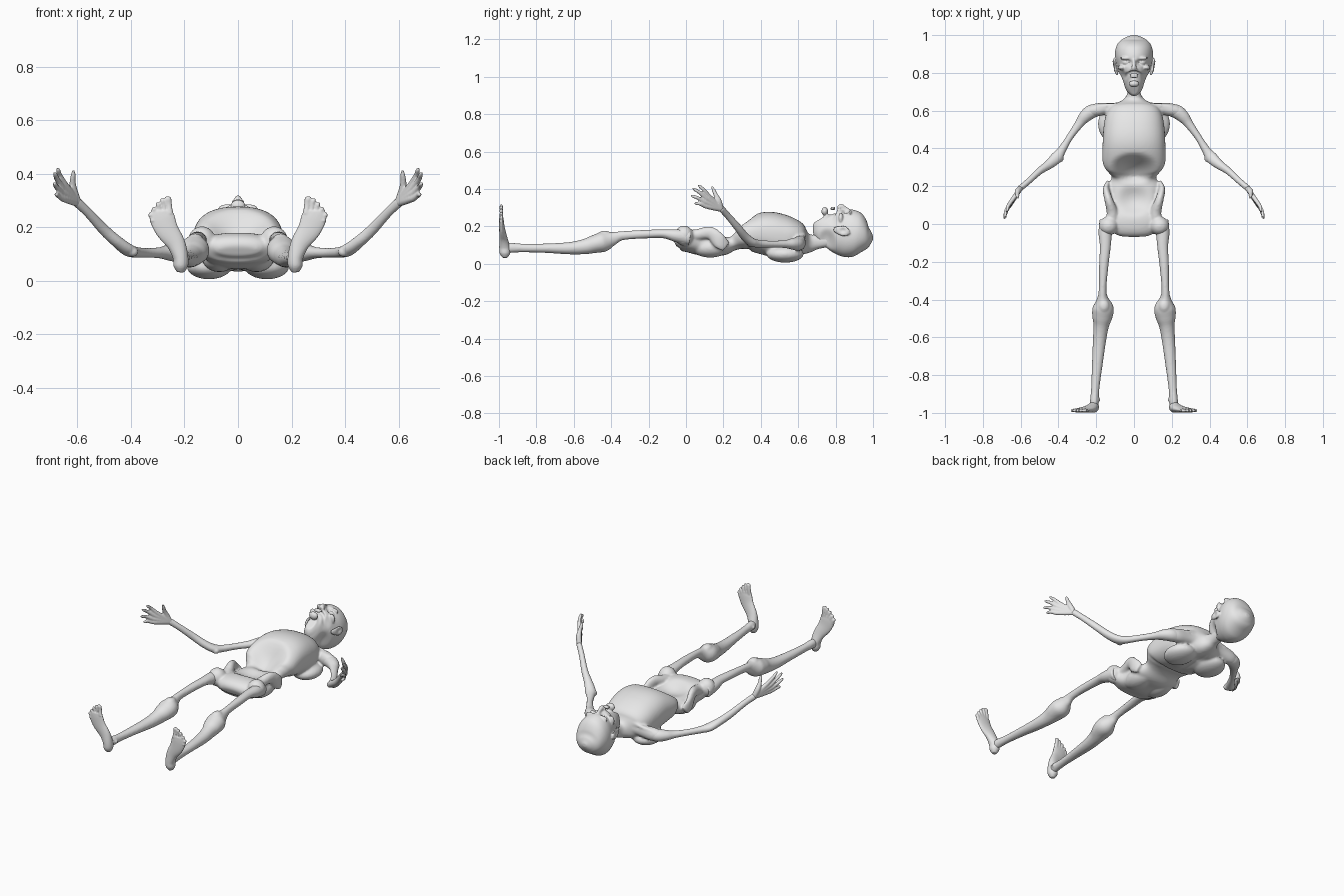
import bpy, bmesh, math
from mathutils import Vector, Matrix

cube = bpy.data.objects.get("Cube")
if cube:
    bpy.data.objects.remove(cube, do_unlink=True)

grey = bpy.data.materials.new("pale_grey")
grey.use_nodes = True
grey.diffuse_color = (0.8, 0.8, 0.8, 1)
grey.node_tree.nodes["Principled BSDF"].inputs["Base Color"].default_value = (0.8, 0.8, 0.8, 1)

X, Y, Z = Vector((1, 0, 0)), Vector((0, 1, 0)), Vector((0, 0, 1))


def spline(pts, steps):
    """Catmull-Rom samples through points of any length."""
    p = [pts[0]] + list(pts) + [pts[-1]]
    out = []
    for i in range(1, len(p) - 2):
        for k in range(steps):
            t = k / steps
            out.append([0.5 * (2 * b + (c - a) * t + (2 * a - 5 * b + 4 * c - d) * t * t
                               + (3 * b - a - 3 * c + d) * t ** 3)
                        for a, b, c, d in zip(p[i - 1], p[i], p[i + 1], p[i + 2])])
    return out + [list(pts[-1])]


def tube(bm, pts, ref=Z, n=24, steps=5, power=2.0):
    """Closed loft; each point is x, y, z, half width, half depth."""
    s = spline(pts, steps)
    rings = []
    for i, (x, y, z, ra, rb) in enumerate(s):
        t = (Vector(s[min(i + 1, len(s) - 1)][:3]) - Vector(s[max(i - 1, 0)][:3])).normalized()
        u = ref.cross(t).normalized()
        v = t.cross(u)
        ring = []
        for k in range(n):
            c, q = math.cos(2 * math.pi * k / n), math.sin(2 * math.pi * k / n)
            c = math.copysign(abs(c) ** (2 / power), c)
            q = math.copysign(abs(q) ** (2 / power), q)
            ring.append(bm.verts.new(Vector((x, y, z)) + u * c * max(ra, .002) + v * q * max(rb, .002)))
        rings.append(ring)
    for a, b in zip(rings, rings[1:]):
        for k in range(n):
            bm.faces.new((a[k], a[(k + 1) % n], b[(k + 1) % n], b[k]))
    bm.faces.new(rings[0])
    bm.faces.new(rings[-1])


def body_loft(bm, rows, power):
    """Loft along y from rows of y, half width, low z, high z."""
    tube(bm, [(0, y, (lo + hi) / 2, w, (hi - lo) / 2) for y, w, lo, hi in rows], Z, 64, 8, power)


def blob(bm, c, r, rot=0.0):
    m = Matrix.Translation(c) @ Matrix.Rotation(rot, 4, 'X') @ Matrix.Diagonal((*r, 1))
    bmesh.ops.create_uvsphere(bm, u_segments=24, v_segments=16, radius=1, matrix=m)


def push(bm, c, r, move):
    """Soft sculpting push inside an ellipsoid."""
    for v in bm.verts:
        d = sum(((v.co[i] - c[i]) / r[i]) ** 2 for i in range(3))
        if d < 1:
            v.co += Vector(move) * (1 - d) ** 2


def finish(bm, name, voxel, smooth, mirror=False):
    """Fuse the overlapping forms into one smooth skin."""
    bmesh.ops.recalc_face_normals(bm, faces=bm.faces)
    me = bpy.data.meshes.new(name)
    bm.to_mesh(me)
    bm.free()
    me.materials.append(grey)
    for f in me.polygons:
        f.use_smooth = True
    ob = bpy.data.objects.new(name, me)
    bpy.context.collection.objects.link(ob)
    r = ob.modifiers.new("fuse", 'REMESH')
    r.mode = 'VOXEL'
    r.voxel_size = voxel
    r.use_smooth_shade = True
    s = ob.modifiers.new("soften", 'SMOOTH')
    s.factor = 0.5
    s.iterations = smooth
    if mirror:
        m = ob.modifiers.new("mirror", 'MIRROR')
        m.use_mirror_merge = False


# Torso: pelvis, hollow belly, rib cage and neck
bm = bmesh.new()
body_loft(bm, [(-.06, .075, .09, .13), (-.035, .12, .07, .17), (.02, .145, .06, .18), (.08, .125, .045, .165),
               (.15, .13, .045, .155), (.20, .135, .045, .15), (.25, .118, .07, .155), (.29, .145, .07, .20),
               (.33, .166, .065, .243), (.42, .166, .045, .277), (.50, .162, .03, .267), (.57, .15, .03, .237),
               (.62, .12, .04, .19), (.66, .055, .06, .16), (.70, .034, .078, .157), (.77, .034, .09, .165)], 2.4)
push(bm, (0, .29, .21), (.14, .11, .12), (0, 0, -.085))
push(bm, (0, .13, .17), (.11, .10, .08), (0, 0, -.03))
push(bm, (0, .52, .03), (.04, .18, .05), (0, 0, .015))
for s in (1, -1):
    # shoulder blade, buttock and hip
    blob(bm, (s * .108, .53, .052), (.083, .10, .046))
    blob(bm, (s * .07, .13, .085), (.065, .10, .052))
    blob(bm, (s * .135, -.01, .15), (.052, .05, .054))
    # flared hip crest
    tube(bm, [(s * .14, .215, .09, .012, .03), (s * .147, .18, .12, .018, .04),
              (s * .135, .13, .165, .022, .034), (s * .115, .06, .155, .03, .03), (s * .12, .0, .15, .03, .03)])
    # collarbone and shoulder line
    tube(bm, [(0, .63, .125, .035, .04), (s * .10, .617, .12, .025, .035),
              (s * .19, .605, .11, .035, .04), (s * .24, .595, .108, .03, .032)])
    tube(bm, [(s * .015, .628, .175, .012, .012), (s * .09, .633, .155, .009, .01), (s * .2, .62, .135, .012, .012)])
finish(bm, "torso", .007, 6)

# Head: skull, jaw and face
bm = bmesh.new()
body_loft(bm, [(.722, .025, .20, .285), (.735, .043, .15, .295), (.76, .058, .10, .297), (.80, .076, .07, .297),
               (.84, .09, .045, .295), (.88, .10, .032, .288), (.92, .099, .035, .265), (.96, .082, .068, .215),
               (.985, .05, .10, .18), (1.0, .012, .13, .15)], 2.1)
for s in (1, -1):
    push(bm, (s * .04, .855, .285), (.036, .024, .05), (0, 0, -.025))
    push(bm, (s * .07, .785, .25), (.04, .035, .06), (-s * .012, 0, 0))
    push(bm, (s * .07, .75, .12), (.06, .06, .08), (-s * .02, 0, .01))
    blob(bm, (s * .04, .855, .253), (.023, .015, .02))
    blob(bm, (s * .04, .878, .27), (.034, .009, .017))
    blob(bm, (s * .064, .828, .243), (.022, .013, .03))
    blob(bm, (s * .012, .818, .297), (.009, .008, .01))
    # ear with hollow bowl
    tube(bm, [(s * .088, .79, .185, .006, .012), (s * .096, .81, .18, .008, .02), (s * .104, .84, .175, .008, .028),
              (s * .107, .862, .17, .006, .022), (s * .105, .874, .168, .004, .01)])
    push(bm, (s * .115, .838, .178), (.02, .025, .02), (-s * .009, 0, 0))
tube(bm, [(0, .872, .280, .009, .012), (0, .85, .293, .010, .014), (0, .828, .305, .013, .015),
          (0, .815, .296, .014, .010)])
blob(bm, (0, .792, .296), (.026, .006, .009))
blob(bm, (0, .779, .295), (.022, .006, .01))
blob(bm, (0, .742, .28), (.028, .018, .023))
finish(bm, "head", .0045, 3)

# Arms
bm = bmesh.new()
tube(bm, [(.18, .605, .105, .03, .034), (.225, .595, .106, .037, .036), (.26, .568, .106, .033, .030),
          (.29, .53, .105, .024, .021), (.34, .46, .105, .018, .018), (.38, .395, .107, .022, .02),
          (.41, .352, .115, .031, .023), (.45, .315, .145, .025, .022), (.50, .28, .19, .019, .021),
          (.56, .225, .255, .016, .018), (.605, .187, .297, .016, .019)])
blob(bm, (.395, .345, .108), (.022, .02, .018))
finish(bm, "arms", .005, 3, True)

# Hands: knuckle and tip of each finger
bm = bmesh.new()
wrist = Vector((.60, .19, .293))
fingers = [((.648, .122, .362), (.676, .066, .422)), ((.657, .107, .350), (.687, .036, .405)),
           ((.660, .098, .330), (.688, .026, .366)), ((.655, .102, .308), (.682, .046, .325))]
for knuckle, tip in fingers:
    k, t = Vector(knuckle), Vector(tip)
    bend = k.lerp(t, .5) + Vector((.005, 0, .004))
    tube(bm, [(*wrist, .013, .016), (*wrist.lerp(k, .5), .012, .015), (*k, .011, .012)])
    tube(bm, [(*k, .011, .012), (*bend, .0095, .0095), (*k.lerp(t, .85), .008, .008), (*t, .004, .004)])
tube(bm, [(*wrist, .013, .015), (.615, .175, .335, .015, .016), (.618, .158, .37, .011, .011),
          (.616, .147, .395, .009, .009), (.615, .138, .414, .004, .004)], X)
finish(bm, "hands", .004, 2, True)

# Legs with swollen knees
bm = bmesh.new()
tube(bm, [(.145, .02, .14, .038, .042), (.152, -.05, .15, .036, .035), (.152, -.12, .16, .029, .024),
          (.160, -.22, .158, .025, .023), (.166, -.34, .15, .020, .024), (.166, -.39, .135, .028, .036),
          (.163, -.44, .118, .055, .053), (.168, -.49, .105, .054, .048), (.174, -.54, .092, .041, .041),
          (.183, -.62, .083, .035, .033), (.195, -.75, .083, .028, .025), (.205, -.87, .084, .022, .023),
          (.210, -.94, .085, .023, .027), (.213, -.975, .08, .02, .026)])
blob(bm, (.16, -.435, .153), (.03, .036, .024))
blob(bm, (.205, -.93, .085), (.028, .016, .014))
finish(bm, "legs", .006, 4, True)

# Feet, toes pointing up
bm = bmesh.new()
tube(bm, [(.215, -.968, .032, .013, .013), (.214, -.968, .055, .027, .028), (.215, -.97, .09, .029, .029),
          (.232, -.977, .14, .035, .021), (.265, -.984, .19, .043, .015), (.283, -.987, .235, .048, .012),
          (.285, -.988, .262, .042, .009)], Y)
for i, (tx, tz) in enumerate([(.262, .316), (.282, .309), (.299, .294), (.314, .276), (.327, .255)]):
    r = .013 if i == 0 else .009
    bx, bz = .255 + .016 * i, .25 - .007 * i
    tube(bm, [(bx, -.988, bz, r, .010), ((bx + tx) / 2, -.986, (bz + tz) / 2, r * .9, .009),
              (tx, -.988, tz - .008, r, .009), (tx, -.989, tz, r * .5, .004)], Y)
finish(bm, "feet", .004, 2, True)
